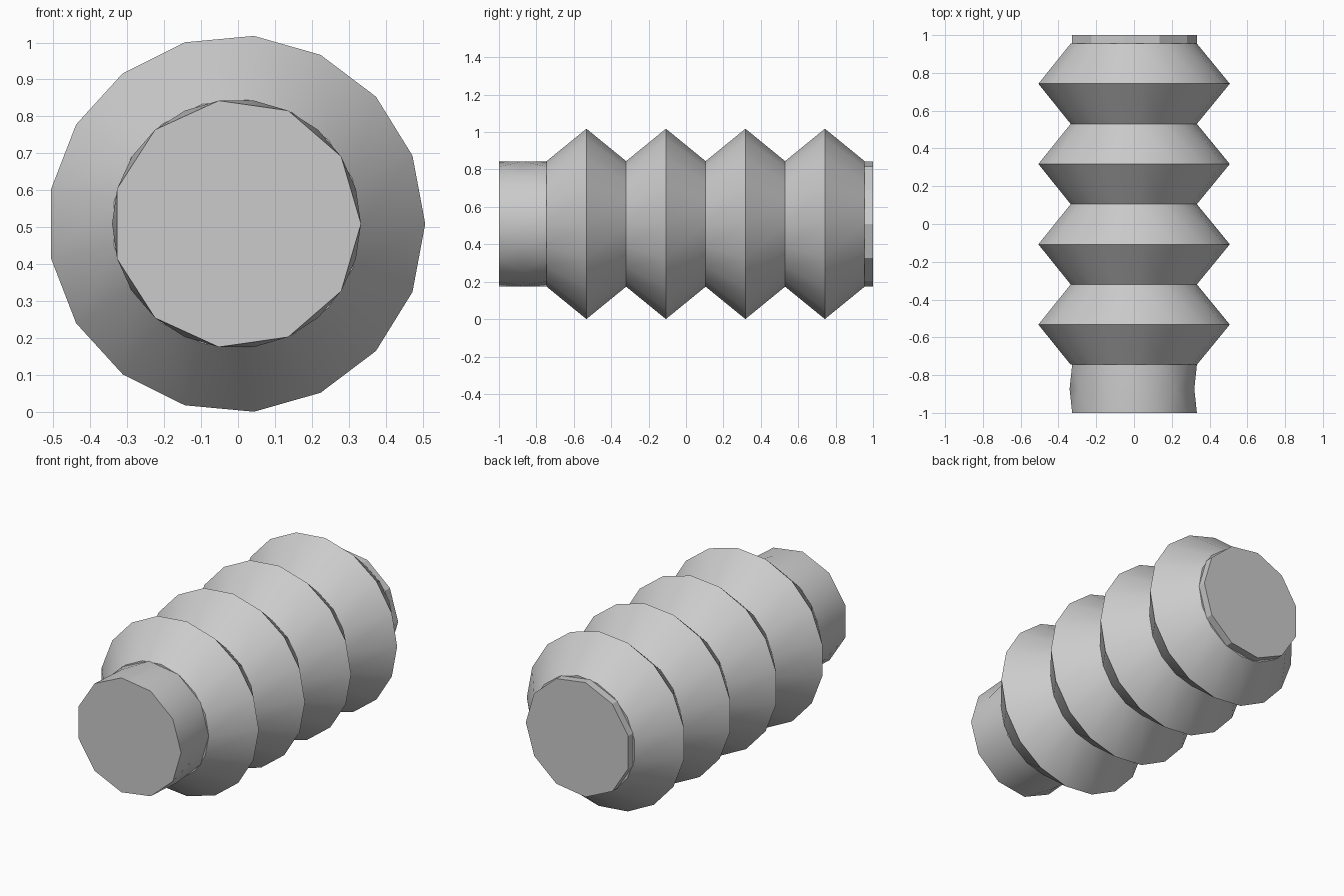
import bpy, bmesh, math

cube = bpy.data.objects.get("Cube")
if cube:
    bpy.data.objects.remove(cube, do_unlink=True)

CX, CZ = -0.004, 0.509          # axis of the body, running along y
INNER, OUTER = 0.337, 0.511     # valley and ridge radii
START, PITCH, FOLDS = -0.745, 0.425, 4
END = START + PITCH * FOLDS

grey = bpy.data.materials.new("plain grey")
grey.use_nodes = True
colour = (0.6, 0.6, 0.6, 1)
grey.diffuse_color = colour
grey.node_tree.nodes["Principled BSDF"].inputs["Base Color"].default_value = colour


def loft(name, sides, rings, cap_first=True, cap_last=True):
    """Join rings of (y, radius, twist in steps) into one faceted tube."""
    bm = bmesh.new()
    loops = []
    for y, radius, twist in rings:
        angles = [math.tau * (i + twist) / sides for i in range(sides)]
        loops.append([bm.verts.new((CX + radius * math.cos(a), y, CZ + radius * math.sin(a)))
                      for a in angles])
    for k in range(len(rings) - 1):
        a, b = loops[k], loops[k + 1]
        for i in range(sides):
            j = (i + 1) % sides
            if rings[k][2] == rings[k + 1][2]:
                bm.faces.new((a[i], a[j], b[j], b[i]))
            else:
                bm.faces.new((a[i], a[j], b[i]))
                bm.faces.new((a[j], b[j], b[i]))
    if cap_first:
        bm.faces.new(loops[0])
    if cap_last:
        bm.faces.new(loops[-1])
    bmesh.ops.recalc_face_normals(bm, faces=bm.faces)
    mesh = bpy.data.meshes.new(name)
    bm.to_mesh(mesh)
    bm.free()
    mesh.materials.append(grey)
    obj = bpy.data.objects.new(name, mesh)
    bpy.context.collection.objects.link(obj)
    bpy.ops.object.select_all(action="DESELECT")
    obj.select_set(True)
    bpy.context.view_layer.objects.active = obj
    bpy.ops.object.shade_smooth_by_angle(angle=math.radians(30))
    return obj


# Folded bellows: alternating valleys and ridges
folds = [(START + PITCH * k / 2, OUTER if k % 2 else INNER, 0) for k in range(2 * FOLDS + 1)]
loft("bellows", 17, folds)

# Front neck: triangulated tube with a half-turned middle ring
middle = (START - 1) / 2
loft("front_neck", 11, [(-1, INNER, 0), (middle, INNER, 0.5), (START, INNER, 1)], cap_last=False)

# Thin plain collar at the back
loft("back_collar", 11, [(END, INNER, 0), (1, INNER, 0)], cap_first=False)
